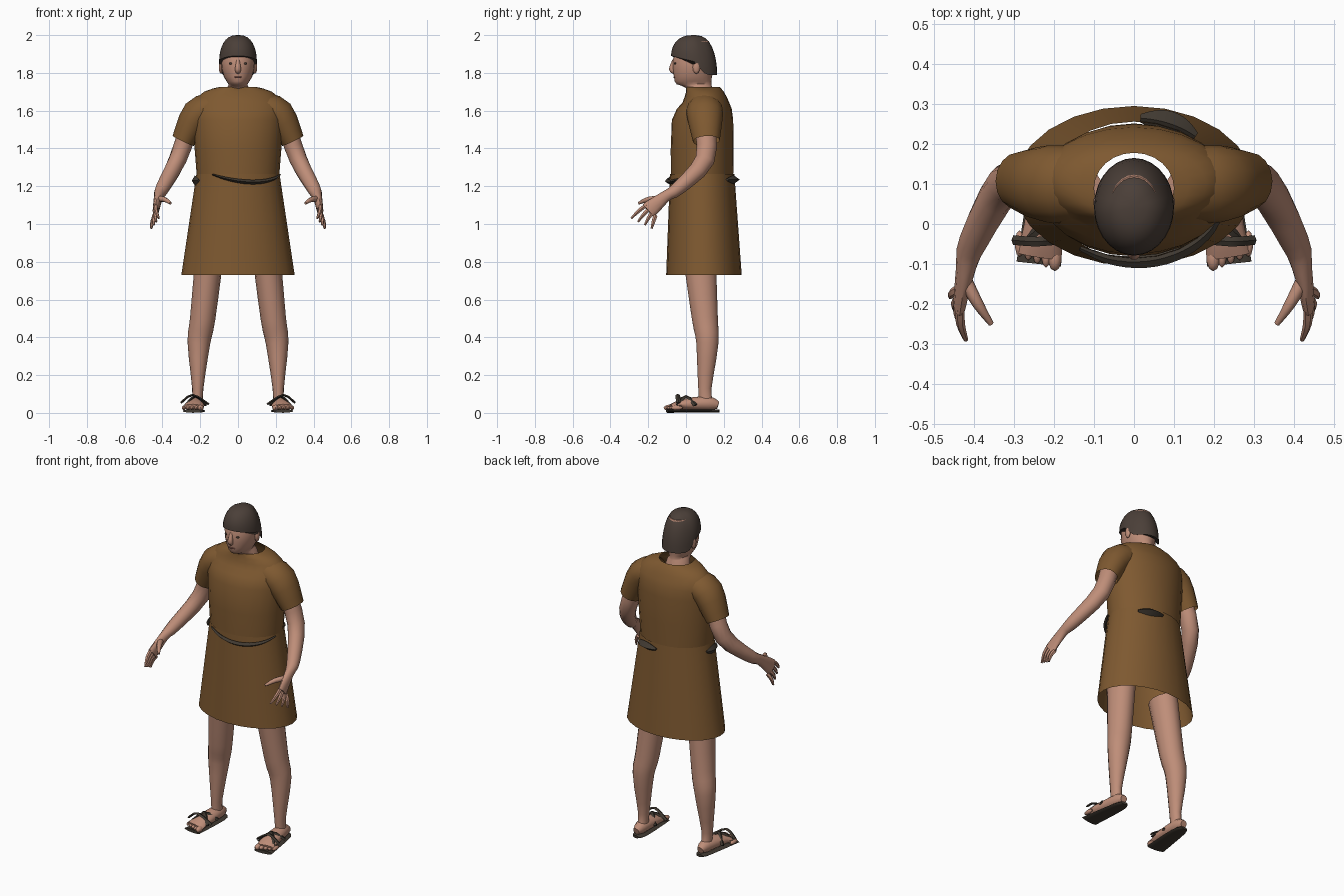
import bpy, bmesh
from math import sin, cos, pi, radians
from mathutils import Vector

cube = bpy.data.objects.get("Cube")
if cube:
    bpy.data.objects.remove(cube, do_unlink=True)


def material(name, *rgb):
    made = bpy.data.materials.new(name)
    made.use_nodes = True
    made.diffuse_color = (*rgb, 1)
    shader = made.node_tree.nodes["Principled BSDF"]
    shader.inputs["Base Color"].default_value = (*rgb, 1)
    return made


SKIN = material("skin", .52, .27, .19)
CLOTH = material("brown cloth", .21, .1, .03)
HAIR = material("dark hair", .07, .05, .04)
LEATHER = material("dark leather", .05, .04, .03)
LIP = material("lips", .3, .12, .09)


def finish(name, bm, mat, keep_sharp_above=50):
    """Turn a bmesh into a smooth shaded object."""
    bmesh.ops.recalc_face_normals(bm, faces=bm.faces)
    mesh = bpy.data.meshes.new(name)
    bm.to_mesh(mesh)
    bm.free()
    mesh.materials.append(mat)
    ob = bpy.data.objects.new(name, mesh)
    bpy.context.collection.objects.link(ob)
    bpy.ops.object.select_all(action='DESELECT')
    ob.select_set(True)
    bpy.context.view_layer.objects.active = ob
    bpy.ops.object.shade_smooth_by_angle(angle=radians(keep_sharp_above))


def loft(name, rows, mat, caps=True):
    """Join rings of points into one surface."""
    bm = bmesh.new()
    rings = [[bm.verts.new(point) for point in row] for row in rows]
    for low, high in zip(rings, rings[1:]):
        for i in range(len(low)):
            bm.faces.new((low[i - 1], low[i], high[i], high[i - 1]))
    if caps:
        bm.faces.new(rings[0])
        bm.faces.new(rings[-1])
    finish(name, bm, mat)


def circle(count):
    angles = [2 * pi * i / count for i in range(count)]
    return [(cos(a), sin(a)) for a in angles]


def spline(points, steps=3):
    """Extra stations between the given ones, on a smooth curve."""
    last = len(points) - 1
    out = []
    for i in range(last):
        around = (points[max(i - 1, 0)], points[i], points[i + 1], points[min(i + 2, last)])
        for t in (k / steps for k in range(steps)):
            station = []
            for before, start, end, after in zip(*around):
                line = start + (end - start) * t
                bend_in = start + start - before - end
                bend_out = end + end - start - after
                pull = t * (1 - t) / 2
                station.append(line + pull * (bend_in * (1 - t) + bend_out * t))
            out.append(station)
    return out + [list(points[-1])]


def stack(name, rings, mat, caps=True, steps=2):
    """Level oval rings, each with height, half width, front y and back y."""
    rows = []
    for z, half, front, back in spline(rings, steps):
        middle, depth = (front + back) / 2, (back - front) / 2
        rows.append([(half * c, middle + depth * s, z) for c, s in circle(24)])
    loft(name, rows, mat, caps)


def tube(name, stations, mat, mirror=1, sides=12, flat=1, along=(1, 0, 0), caps=True):
    """Oval tube along stations of x, y, z, radius and, if given, flatness."""
    stations = spline(stations)
    centres = [Vector((st[0] * mirror, st[1], st[2])) for st in stations]
    rows = []
    for k, (centre, st) in enumerate(zip(centres, stations)):
        following = centres[min(k + 1, len(centres) - 1)]
        heading = (following - centres[max(k - 1, 0)]).normalized()
        u = Vector(along)
        u = (u - heading * u.dot(heading)).normalized()
        v = heading.cross(u) * (st[4] if len(st) > 4 else flat)
        rows.append([centre + (u * c + v * s) * st[3] for c, s in circle(sides)])
    loft(name, rows, mat, caps)


def blob(name, centre, size, mat, mirror=1):
    """Small rounded lump."""
    bm = bmesh.new()
    bmesh.ops.create_uvsphere(bm, u_segments=10, v_segments=6, radius=1)
    bmesh.ops.scale(bm, vec=size, verts=bm.verts)
    bmesh.ops.translate(bm, vec=(centre[0] * mirror, *centre[1:]), verts=bm.verts)
    finish(name, bm, mat)


def belt(name, start, end, z, dip, width, bulge):
    """Leather piece lying on the waist between two angles, sagging by dip."""
    path = []
    for f in (k / 6 for k in range(7)):
        a = radians(start + (end - start) * f)
        swell = sin(pi * f)
        taper = (1 + swell + swell) / 3
        path.append((.23 * cos(a), .085 + .18 * sin(a), z - dip * swell, width * taper))
    tube(name, path, LEATHER, sides=4, flat=bulge, along=(0, 0, 1))


# Tunic: flared skirt and a loose top with an open neck
stack("tunic_skirt", [(.73, .3, -.105, .295), (1.265, .22, -.085, .256)], CLOTH, caps=False)
stack("tunic_top", [(1.25, .218, -.08, .25), (1.55, .24, -.075, .25), (1.64, .235, -.02, .23),
                    (1.7, .18, 0, .2), (1.725, .1, 0, .178)], CLOTH, caps=False)

# Belt pieces that show around the waist
belt("belt_front", -126, -14, 1.262, .04, .012, 1.4)
belt("belt_side", 168, 205, 1.23, 0, .026, .6)
belt("belt_back", 48, 86, 1.235, 0, .022, 1.4)

# Head and neck
stack("head", [(1.64, .08, .02, .16), (1.72, .06, 0, .14), (1.74, .05, -.05, .135),
               (1.78, .075, -.064, .137), (1.87, .09, -.07, .155), (1.97, .06, -.03, .12)], SKIN)
tube("nose", [(0, -.063, 1.87, .008), (0, -.074, 1.82, .016), (0, -.06, 1.805, .012)], SKIN)
blob("mouth", (0, -.06, 1.777), (.022, .007, .005), LIP)

# Hair cap with a high fringe and a low nape
rows = []
for k in range(9):
    rise = pi / 2 * k / 8.2
    reach = cos(rise) ** .75
    row = []
    for c, s in circle(28):
        edge = 1.86 + .03 * max(-s, 0) - .07 * min(max(s, 0) * 2, 1)
        row.append((.1 * reach * c, .043 + .122 * reach * s, edge + (2 - edge) * sin(rise)))
    rows.append(row)
loft("hair", rows, HAIR)

for mirror, side in ((1, "left"), (-1, "right")):
    # Eye and ear
    blob(side + "_eye", (.036, -.056, 1.85), (.014, .007, .006), HAIR, mirror)
    blob(side + "_ear", (.09, .055, 1.83), (.012, .02, .035), SKIN, mirror)

    # Sleeve
    tube(side + "_sleeve", [(.13, .1, 1.615, .08), (.215, .1, 1.58, .084), (.29, .108, 1.44, .062)],
         CLOTH, mirror, sides=16, flat=1.15, caps=False)

    # Arm running into a flat palm
    shoulder = (.25, .1, 1.54, .05, 1.1)
    elbow = (.32, .1, 1.34, .047, 1.1)
    forearm = (.4, -.04, 1.19, .037, 1)
    wrist = (.42, -.11, 1.145, .025, 1.2)
    knuckles = (.436, -.2, 1.07, .016, 2.8)
    tube(side + "_arm", [shoulder, elbow, forearm, wrist, knuckles], SKIN, mirror)

    # Fingers fan out from the knuckles
    for k, finger in enumerate(("index", "middle", "ring", "little")):
        base = Vector((.435, -.21, 1.1)) + k * Vector((0, .016, -.019))
        tip = Vector((.42, -.29, 1.03)) + k * Vector((.013, .036, -.018))
        bend = base.lerp(tip, .5) + Vector((.006, 0, .004))
        path = [(*base, .012), (*bend, .011), (*tip, .006)]
        tube(f"{side}_{finger}_finger", path, SKIN, mirror, sides=6)
    tube(side + "_thumb", [(.425, -.135, 1.13, .018), (.39, -.2, 1.13, .014),
                           (.357, -.25, 1.11, .007)], SKIN, mirror, sides=8)

    # Leg
    hip = (.15, .07, .84, .075, 1.2)
    knee = (.187, .1, .5, .067, 1.05)
    calf = (.207, .113, .37, .06, 1)
    ankle = (.213, .1, .13, .03, 1.2)
    heel = (.214, .11, .04, .03, 1.4)
    tube(side + "_leg", [hip, knee, calf, ankle, heel], SKIN, mirror, sides=14)

    # Foot and toes
    tube(side + "_foot", [(.215, .17, .04, .02, 1), (.215, .12, .05, .037, 1),
                          (.226, -.01, .045, .05, .6), (.236, -.08, .03, .055, .3)], SKIN, mirror)
    for k in range(5):
        thick = .012 if k else .017
        centre = (.198 + .022 * k, -.085 + .009 * k, .027)
        blob(f"{side}_toe_{k + 1}", centre, (thick, .033, thick), SKIN, mirror)

    # Sandal: sole, instep strap and two crossed straps
    tube(side + "_sandal_sole", [(.215, .176, .01, .02, .4), (.215, .12, .01, .043, .2),
                                 (.238, -.1, .01, .056, .17)], LEATHER, mirror)
    straps = {"instep": [(.155, -.035, .045), (.24, -.044, .095), (.302, -.04, .053)]}
    for name, y in (("inner", .05), ("outer", -.05)):
        straps[name] = [(.17, y, .04), (.225, 0, .088), (.28, -y, .04)]
    for name, path in straps.items():
        tube(f"{side}_{name}_strap", [(*point, .012) for point in path], LEATHER, mirror,
             sides=4, flat=.5, along=(0, 1, 0))
